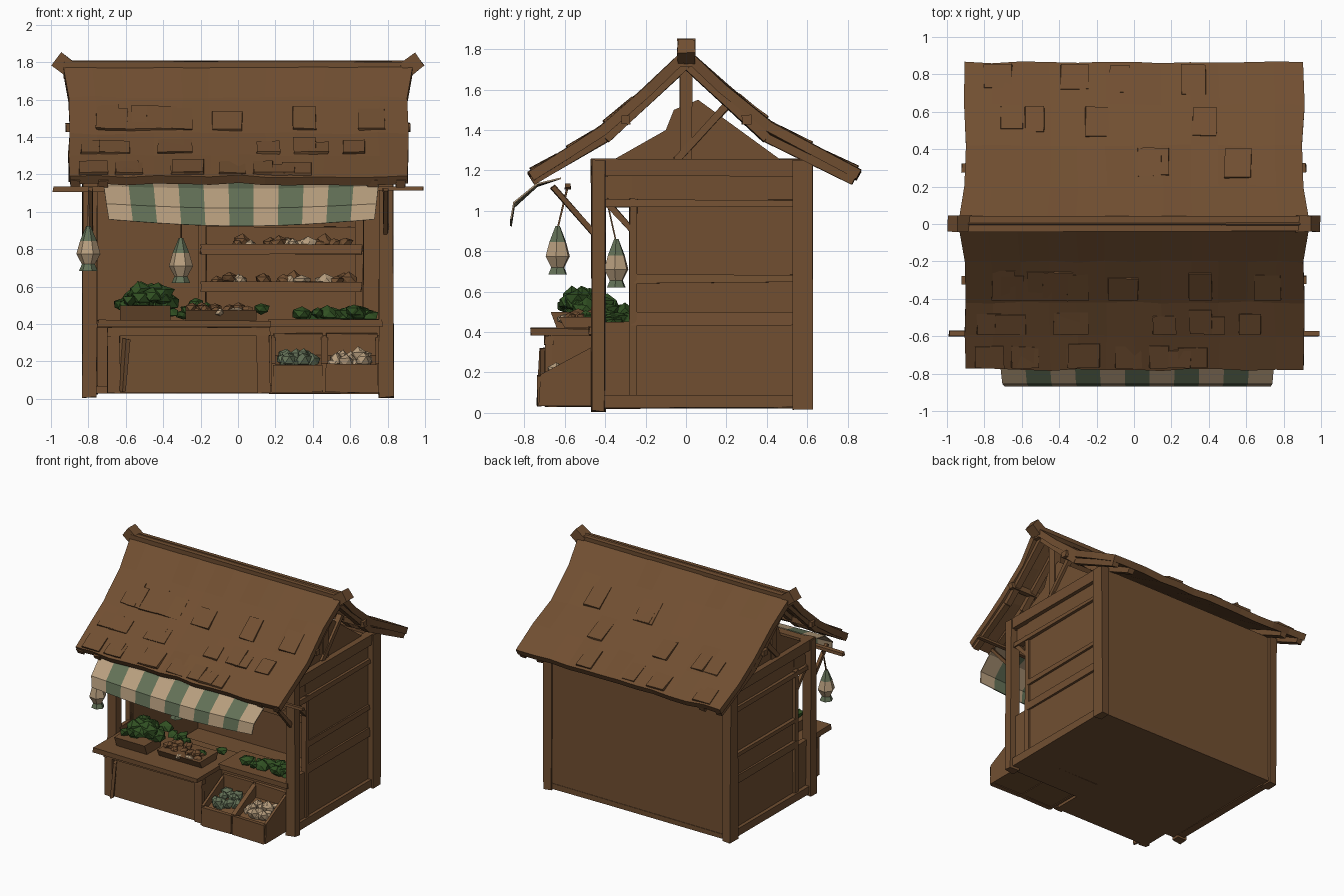
import bpy, bmesh, math, random
from mathutils import Vector, Matrix

random.seed(4)
if "Cube" in bpy.data.objects:
    bpy.data.objects.remove(bpy.data.objects["Cube"])


def material(name, rgb):
    m = bpy.data.materials.new(name)
    m.use_nodes = True
    m.diffuse_color = (*rgb, 1)
    m.node_tree.nodes["Principled BSDF"].inputs["Base Color"].default_value = (*rgb, 1)
    return m


WOOD = material("brown wood", (0.165, 0.078, 0.031))
CREAM = material("cream cloth", (0.48, 0.345, 0.21))
SAGE = material("sage green", (0.125, 0.165, 0.095))
LEAF = material("leaf green", (0.03, 0.08, 0.016))


def finish(name, bm, *mats):
    bmesh.ops.recalc_face_normals(bm, faces=bm.faces)
    me = bpy.data.meshes.new(name)
    bm.to_mesh(me)
    bm.free()
    for m in mats:
        me.materials.append(m)
    ob = bpy.data.objects.new(name, me)
    bpy.context.collection.objects.link(ob)
    return ob


def jitter(verts, a):
    for v in verts:
        v.co += Vector([random.uniform(-a, a) for _ in range(3)])


def box(name, x, y, z, mat=WOOD, rough=0.005):
    bm = bmesh.new()
    bmesh.ops.create_cube(bm, size=1)
    for v in bm.verts:
        v.co = [(r[0] + r[1]) / 2 + c * (r[1] - r[0]) for r, c in zip((x, y, z), v.co)]
    jitter(bm.verts, rough)
    return finish(name, bm, mat)


def beam(name, p, q, w, h=None, mat=WOOD):
    p, q = Vector(p), Vector(q)
    bm = bmesh.new()
    bmesh.ops.create_cube(bm, size=1)
    for v in bm.verts:
        v.co = (v.co.x * w, v.co.y * (h or w), v.co.z * (q - p).length)
    jitter(bm.verts, 0.004)
    rot = (q - p).to_track_quat("Z", "Y").to_matrix().to_4x4()
    bm.transform(Matrix.Translation((p + q) / 2) @ rot)
    return finish(name, bm, mat)


def prism(name, outline, x0, x1, mat=WOOD):
    # Extrude a (y, z) outline along x
    bm = bmesh.new()
    f = bm.faces.new([bm.verts.new((x0, y, z)) for y, z in outline])
    ext = bmesh.ops.extrude_face_region(bm, geom=[f])["geom"]
    for v in ext:
        if isinstance(v, bmesh.types.BMVert):
            v.co.x = x1
    return finish(name, bm, mat)


def heap(name, x, y, z, count, size, mat, squash=0.7):
    # A pile of rough faceted lumps inside the given ranges
    bm = bmesh.new()
    for _ in range(count):
        r = size * random.uniform(0.75, 1.2)
        at = [random.uniform(*rng) for rng in (x, y, z)]
        vs = bmesh.ops.create_icosphere(bm, subdivisions=1, radius=r)["verts"]
        for v in vs:
            v.co *= random.uniform(0.75, 1.3)
            v.co.z *= squash
            v.co += Vector(at)
    return finish(name, bm, mat)


# Floor and back wall
box("floor", (-0.8, 0.8), (-0.45, 0.61), (0.03, 0.07))
box("back_wall", (-0.8, 0.8), (0.57, 0.61), (0.03, 1.24))
box("loft_floor", (-0.76, 0.76), (-0.1, 0.58), (1.19, 1.22))

# Side frames, panels and gables
for s, side in ((-1, "right"), (1, "left")):
    def part(name, x, y, z):
        box(f"{side}_{name}", sorted((s * x[0], s * x[1])), y, z)
    part("front_post", (0.755, 0.83), (-0.47, -0.4), (0.01, 1.25))
    part("back_post", (0.76, 0.83), (0.53, 0.625), (0.02, 1.25))
    part("inner_post", (0.76, 0.8), (-0.28, -0.24), (0.05, 1.06))
    part("wall_panel", (0.755, 0.78), (-0.26, 0.56), (0.05, 1.2))
    part("low_panel", (0.755, 0.785), (-0.42, -0.25), (0.05, 0.45))
    part("sill", (0.75, 0.81), (-0.42, 0.56), (0.025, 0.085))
    part("top_beam", (0.75, 0.82), (-0.47, 0.6), (1.175, 1.255))
    part("upper_rail", (0.76, 0.805), (-0.4, 0.54), (1.02, 1.055))
    part("middle_rail", (0.76, 0.8), (-0.27, 0.54), (0.645, 0.685))
    part("low_rail", (0.76, 0.8), (-0.27, 0.54), (0.435, 0.5))
    part("eave_panel", (0.76, 0.78), (-0.4, -0.25), (1.04, 1.19))
    beam(f"{side}_wall_brace", (s * 0.785, -0.26, 0.9), (s * 0.785, -0.4, 1.05), 0.03)
    beam(f"{side}_pole_strut", (s * 0.79, -0.44, 0.87), (s * 0.79, -0.66, 1.12), 0.025)
    prism(f"{side}_gable", [(-0.4, 1.23), (0.5, 1.23), (0.06, 1.55), (-0.06, 1.5), (-0.1, 1.4)],
          s * 0.74, s * 0.77)
    beam(f"{side}_king_post", (s * 0.75, 0, 1.22), (s * 0.75, 0, 1.74), 0.06)
    # Rafters along the roof edge
    for d, ends in ((-1, (0.76, 0.4)), (1, (0.83, 0.4))):
        for x in (0.87, 0.72):
            beam("rafter", (s * x, d * ends[0], 1.15), (s * x, d * ends[1], 1.36), 0.05, 0.04)
            beam("rafter", (s * x, d * ends[1], 1.36), (s * x, 0, 1.73), 0.05, 0.05)
    beam(f"{side}_gable_brace", (s * 0.77, -0.05, 1.25), (s * 0.77, 0.2, 1.52), 0.04)
    # Flared ridge cap
    beam(f"{side}_ridge_cap", (s * 0.89, 0, 1.755), (s * 0.97, 0, 1.815), 0.085, 0.085)

# Long beams
box("front_beam", (-0.8, 0.8), (-0.46, -0.39), (1.17, 1.25))
beam("ridge_beam", (-0.93, 0, 1.76), (0.93, 0, 1.76), 0.08, 0.09)
for y in (-0.3, 0.3):
    beam("purlin", (-0.92, y, 1.45), (0.92, y, 1.45), 0.045)
beam("hanging_pole", (-0.99, -0.585, 1.12), (0.99, -0.585, 1.125), 0.03, 0.025)

# Roof slopes, with uneven edges
SLOPES = {-1: [(0.0, 1.81), (0.2, 1.615), (0.42, 1.42), (0.6, 1.3), (0.78, 1.19)],
          1: [(0.0, 1.81), (0.2, 1.625), (0.42, 1.44), (0.64, 1.32), (0.865, 1.2)]}
for d, pts in SLOPES.items():
    bm = bmesh.new()
    cols = 12
    rows = []
    for j, (y, z) in enumerate(pts):
        half = 0.94 if j == 0 else 0.905
        amt = 0.0 if j == 0 else 0.008
        rows.append([bm.verts.new((half * (2 * i / cols - 1) + random.uniform(-amt, amt),
                                   d * y + random.uniform(-amt, amt) * 0.8,
                                   z + random.uniform(-amt, amt))) for i in range(cols + 1)])
    for a, b in zip(rows, rows[1:]):
        for i in range(cols):
            quad = (a[i], a[i + 1], b[i + 1], b[i])
            bm.faces.new(quad if d < 0 else quad[::-1])
    ob = finish("front_roof" if d < 0 else "back_roof", bm, WOOD)
    for f in ob.data.polygons:
        if f.normal.z < 0:
            ob.data.flip_normals()
            break
    sol = ob.modifiers.new("thickness", "SOLIDIFY")
    sol.thickness = 0.05
    sol.offset = -1
    # Loose shingles lying on the slope
    for a, b in zip(pts[1:], pts[2:]):
        for k in range(9 if d < 0 else 4):
            x = random.uniform(-0.8, 0.8)
            t = random.uniform(0.2, 0.45)
            p = Vector((x, d * (a[0] + t * (b[0] - a[0])), a[1] + t * (b[1] - a[1]) - 0.002))
            q = Vector((x, d * b[0], b[1] + 0.008))
            beam("shingle", p, p.lerp(q, 0.9), random.uniform(0.1, 0.17), 0.014)

# Striped awning
curve = [(-0.62, 1.165), (-0.74, 1.13), (-0.855, 1.03), (-0.87, 0.94)]
bm = bmesh.new()
stripes = 11
grid = []
for j, (y, z) in enumerate(curve):
    left, right = -0.73 + 0.013 * j, 0.76 - 0.01 * j
    sag = 0.012 * j
    grid.append([bm.verts.new((left + (right - left) * i / stripes, y,
                               z - sag * math.sin(math.pi * i / stripes) + 0.02 * j / 3))
                 for i in range(stripes + 1)])
for a, b in zip(grid, grid[1:]):
    for i in range(stripes):
        bm.faces.new((a[i], a[i + 1], b[i + 1], b[i])).material_index = i % 2
awning = finish("awning", bm, CREAM, SAGE)
awning.modifiers.new("thickness", "SOLIDIFY").thickness = 0.008

# Main counter
box("counter_top", (-0.75, 0.175), (-0.77, -0.22), (0.38, 0.42))
box("counter_body", (-0.68, 0.16), (-0.68, -0.24), (0.03, 0.39))
for x in (-0.66, 0.14):
    box("counter_trim", (x - 0.04, x + 0.03), (-0.695, -0.66), (0.03, 0.38))
box("counter_rail", (-0.7, 0.17), (-0.7, -0.66), (0.335, 0.38))
beam("leaning_board", (-0.62, -0.71, 0.04), (-0.6, -0.7, 0.32), 0.05, 0.02)

# Side counter behind the crates
box("side_counter_top", (0.16, 0.77), (-0.48, -0.18), (0.385, 0.425))
box("side_counter_body", (0.17, 0.76), (-0.44, -0.22), (0.03, 0.39))

# Sloping produce crates
for x0, x1, mat in ((0.19, 0.455, SAGE), (0.47, 0.745, CREAM)):
    prism("crate_bed", [(-0.7, 0.04), (-0.44, 0.04), (-0.44, 0.24), (-0.7, 0.15)], x0, x1)
    box("crate_front", (x0, x1), (-0.735, -0.7), (0.035, 0.185))
    box("crate_back", (x0, x1), (-0.46, -0.43), (0.04, 0.35))
    for x in (x0, x1):
        prism("crate_side", [(-0.73, 0.035), (-0.44, 0.035), (-0.44, 0.34), (-0.72, 0.19)],
              x - 0.01, x + 0.01)
    heap("crate_produce", (x0 + 0.045, x1 - 0.045), (-0.65, -0.57), (0.18, 0.215), 9, 0.042, mat, 0.9)
    heap("crate_produce", (x0 + 0.045, x1 - 0.045), (-0.56, -0.5), (0.22, 0.24), 7, 0.038, mat, 0.9)

# Goods on the counters
prism("herb_box", [(-0.64, 0.42), (-0.47, 0.42), (-0.44, 0.5), (-0.67, 0.5)], -0.63, -0.36)
heap("herb_leaves", (-0.6, -0.37), (-0.59, -0.36), (0.51, 0.575), 20, 0.06, LEAF)
heap("low_leaves", (-0.62, -0.2), (-0.4, -0.3), (0.45, 0.52), 10, 0.05, LEAF)
prism("root_box", [(-0.6, 0.42), (-0.42, 0.42), (-0.39, 0.475), (-0.63, 0.475)], -0.28, 0.1)
heap("roots", (-0.25, 0.08), (-0.58, -0.44), (0.465, 0.49), 14, 0.035, WOOD)
heap("root_tops", (-0.22, 0.14), (-0.5, -0.36), (0.47, 0.5), 7, 0.035, LEAF)
heap("pale_roots", (-0.2, 0.05), (-0.62, -0.58), (0.45, 0.48), 3, 0.025, CREAM)
heap("salad_leaves", (0.34, 0.7), (-0.42, -0.28), (0.44, 0.475), 17, 0.05, LEAF)

# Stepped shelves on the back wall
for z, y in ((0.575, 0.2), (0.775, 0.28), (0.92, 0.36)):
    box("shelf_board", (-0.2, 0.66), (y, 0.58), (z, z + 0.03))
    box("shelf_lip", (-0.2, 0.66), (y - 0.01, y + 0.015), (z, z + 0.05))
    heap("shelf_goods", (-0.14, 0.6), (y + 0.06, y + 0.14), (z + 0.05, z + 0.07), 11, 0.045, WOOD)
    heap("pale_goods", (-0.1, 0.5), (y + 0.04, y + 0.08), (z + 0.05, z + 0.065), 6, 0.04, CREAM)
heap("green_jars", (0.1, 0.5), (0.4, 0.45), (0.98, 1.0), 4, 0.04, SAGE, 1)
for x in (-0.19, 0.65):
    box("shelf_side", (x - 0.02, x + 0.02), (0.3, 0.58), (0.42, 1.18))

# Hanging lanterns: sage cap and base, cream glass, coloured by height
for x, y, z in ((-0.8, -0.635, 0.685), (-0.305, -0.345, 0.62)):
    bm = bmesh.new()
    rings = [(0.05, 0), (0.035, 0.035), (0.065, 0.09), (0.045, 0.16), (0.012, 0.24)]
    for (r0, h0), (r1, h1) in zip(rings, rings[1:]):
        mat = Matrix.Translation((x, y, z + (h0 + h1) / 2)) @ Matrix.Rotation(0.4, 4, "Z")
        bmesh.ops.create_cone(bm, cap_ends=True, segments=6, radius1=r0, radius2=r1,
                              depth=h1 - h0, matrix=mat)
    for f in bm.faces:
        h = f.calc_center_median().z - z
        f.material_index = 0 if 0.03 < h < 0.159 else 1
    finish("lantern", bm, CREAM, SAGE)
    beam("lantern_cord", (x, y, z + 0.23), (x, -0.585 if x < -0.5 else -0.42, 1.18 if x > -0.5 else 1.12), 0.008)
